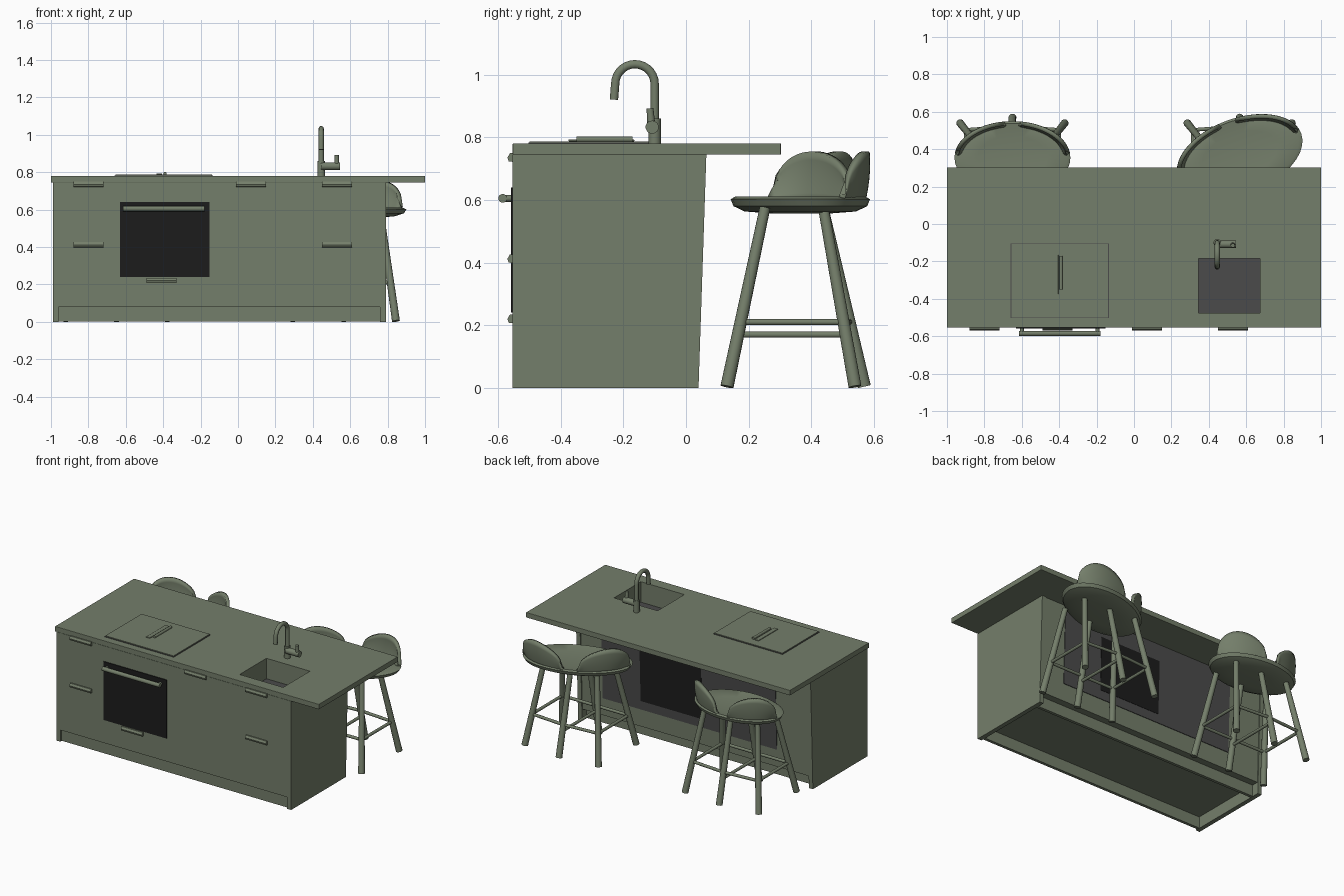
import bpy, bmesh
from math import sin, cos, pi, radians
from mathutils import Vector, Matrix

cube = bpy.data.objects.get("Cube")
if cube:
    bpy.data.objects.remove(cube, do_unlink=True)


def material(name, rgb):
    m = bpy.data.materials.new(name)
    m.use_nodes = True
    m.diffuse_color = (*rgb, 1)
    m.node_tree.nodes["Principled BSDF"].inputs["Base Color"].default_value = (*rgb, 1)
    return m


GREEN = material("sage_green", (.175, .21, .145))
BLACK = material("oven_black", (.012, .012, .012))
GREY = material("dark_grey", (.07, .07, .07))


def finish(name, bm, mat, smooth=False):
    bmesh.ops.recalc_face_normals(bm, faces=bm.faces)
    me = bpy.data.meshes.new(name)
    bm.to_mesh(me)
    bm.free()
    ob = bpy.data.objects.new(name, me)
    bpy.context.collection.objects.link(ob)
    me.materials.append(mat)
    if smooth:
        bpy.ops.object.select_all(action='DESELECT')
        ob.select_set(True)
        bpy.context.view_layer.objects.active = ob
        bpy.ops.object.shade_smooth_by_angle(angle=radians(40))
    return ob


def box(name, x, y, z, mat=GREEN, bevel=0):
    bm = bmesh.new()
    bmesh.ops.create_cube(bm, size=1)
    for v in bm.verts:
        v.co = [(a + b) / 2 + c * (b - a) for (a, b), c in zip((x, y, z), v.co)]
    if bevel:
        bmesh.ops.bevel(bm, geom=bm.edges[:], offset=bevel, segments=2, affect='EDGES', profile=.5)
    return finish(name, bm, mat)


def prism(name, profile, x0, x1, mat=GREEN):
    """Extrude a y-z outline along x."""
    bm = bmesh.new()
    face = bm.faces.new([bm.verts.new((x0, y, z)) for y, z in profile])
    new = bmesh.ops.extrude_face_region(bm, geom=[face])["geom"]
    for v in new:
        if isinstance(v, bmesh.types.BMVert):
            v.co.x = x1
    return finish(name, bm, mat)


def rod(name, a, b, r0, r1=None):
    a, b = Vector(a), Vector(b)
    bm = bmesh.new()
    bmesh.ops.create_cone(bm, cap_ends=True, segments=14, radius1=r0,
                          radius2=r1 or r0, depth=(b - a).length)
    rot = (b - a).to_track_quat('Z', 'Y').to_matrix().to_4x4()
    bm.transform(Matrix.Translation((a + b) / 2) @ rot)
    return finish(name, bm, GREEN, True)


# Worktop with a cut sink opening
sink_x, sink_y = (.345, .675), (-.475, -.185)
top = box("worktop", (-1, 1), (-.553, .303), (.745, .78), bevel=.002)
cutter = box("sink_cutter", sink_x, sink_y, (.6, .9))
cutter.hide_render = True
cutter.hide_viewport = True
cut = top.modifiers.new("sink_opening", 'BOOLEAN')
cut.object = cutter
cut.solver = 'EXACT'

# Sink basin
(sx0, sx1), (sy0, sy1) = sink_x, sink_y
for i, (x, y) in enumerate([((sx0 - .008, sx0), sink_y), ((sx1, sx1 + .008), sink_y),
                            (sink_x, (sy0 - .008, sy0)), (sink_x, (sy1, sy1 + .008))]):
    box(f"sink_wall_{i}", x, y, (.64, .747))
box("sink_bottom", (sx0 - .008, sx1 + .008), (sy0 - .008, sy1 + .008), (.63, .64), GREY)


# Cabinet carcass, its back leaning outward toward the top
def back(z):
    return .04 + .025 * z / .745


def leaning(name, x0, x1, z0, z1, inset, thick, mat=GREEN):
    a, b = back(z0) - inset, back(z1) - inset
    prism(name, [(a, z0), (b, z1), (b - thick, z1), (a - thick, z0)], x0, x1, mat)


for name, x0, x1 in (("right_side_panel", -.99, -.96), ("left_side_panel", .76, .79)):
    prism(name, [(-.553, 0), (back(0), 0), (back(.745), .745), (-.553, .745)], x0, x1)
box("front_panel", (-.96, .76), (-.553, -.53), (.08, .745))
box("front_plinth", (-.96, .76), (-.54, -.52), (.002, .08))
leaning("back_panel", -.96, .76, .08, .745, .006, .02)
box("back_plinth", (-.96, .76), (-.03, -.01), (.002, .09))
box("cabinet_floor", (-.96, .76), (-.53, .03), (.08, .09))
leaning("back_grey_patch", -.72, .6, .2, .745, .002, .005, GREY)
leaning("back_black_patch", -.155, .31, .26, .63, 0, .006, BLACK)

# Oven front and bar handle
box("oven_door", (-.63, -.152), (-.559, -.552), (.24, .64), BLACK)
rod("oven_bar", (-.615, -.585, .605), (-.18, -.585, .605), .014)
for x in (-.6, -.195):
    rod("oven_bar_mount", (x, -.552, .605), (x, -.585, .605), .011)

# Drawer pulls
for x, z in ((-.8, .735), (.07, .735), (.53, .735), (-.8, .412), (.53, .412), (-.41, .22)):
    prism("drawer_pull", [(-.55, z + .014), (-.562, z + .014), (-.57, z), (-.566, z - .012),
                          (-.55, z - .014)], x - .08, x + .08)

# Hob with its centre grip
box("hob_seam", (-.66, -.135), (-.503, -.103), (.78, .783), GREY)
box("hob_plate", (-.656, -.139), (-.499, -.107), (.78, .787))
box("hob_grip", (-.435, -.405), (-.375, -.165), (.787, .793), bevel=.002)
rod("hob_grip_bar", (-.39, -.35, .793), (-.39, -.17, .793), .009)

# Tap: swept gooseneck, base and side lever
tx, ty = .445, -.1
curve = bpy.data.curves.new("tap_neck", 'CURVE')
curve.dimensions = '3D'
curve.bevel_depth = .014
curve.bevel_resolution = 3
curve.use_fill_caps = True
path = [(ty, .78), (ty, .88)]
path += [(ty - .063 + .063 * cos(pi * i / 14), .97 + .063 * sin(pi * i / 14)) for i in range(15)]
path.append((ty - .13, .92))
spline = curve.splines.new('POLY')
spline.points.add(len(path) - 1)
for p, (y, z) in zip(spline.points, path):
    p.co = (tx, y, z, 1)
curve.materials.append(GREEN)
bpy.context.collection.objects.link(bpy.data.objects.new("tap_neck", curve))
rod("tap_base", (tx, ty, .78), (tx, ty, .86), .02)
rod("tap_valve", (tx, ty - .008, .832), (tx + .1, ty - .008, .832), .021)
rod("tap_lever", (tx + .083, ty - .01, .83), (tx + .083, ty - .015, .892), .013, .011)


# Bar stools
def stool(side, cx, cy, a, b, turn):
    place = Matrix.Translation((cx, cy, 0)) @ Matrix.Rotation(radians(turn), 4, 'Z')
    # Dished oval seat
    bm = bmesh.new()
    rings = []
    for k, z in ((.45, .557), (.8, .563), (.96, .58), (1, .602), (.94, .61), (.6, .6)):
        rings.append([bm.verts.new((a * k * cos(t * pi / 20), b * k * sin(t * pi / 20), z))
                      for t in range(40)])
    for r, s in zip(rings, rings[1:]):
        for i in range(40):
            bm.faces.new((r[i - 1], r[i], s[i], s[i - 1]))
    bm.faces.new(rings[0])
    bm.faces.new(rings[-1])
    bm.transform(place)
    finish(side + "_stool_seat", bm, GREEN, True)
    # Two curved wings with a gap at the middle of the back
    for wing, t0, t1 in (("left", 8, 82), ("right", 98, 172)):
        bm = bmesh.new()
        n, m = 20, 6
        grid = []
        for i in range(n + 1):
            u = i / n
            t = radians(t0 + (t1 - t0) * u)
            h = .03 + .135 * max(0, sin(pi * u)) ** .45
            row = []
            for j in range(m + 1):
                s = j / m
                k = .9 + .1 * sin(pi * (.1 + .5 * s))
                row.append(bm.verts.new((a * k * cos(t), b * k * sin(t), .59 + h * s)))
            grid.append(row)
        for p, q in zip(grid, grid[1:]):
            for j in range(m):
                bm.faces.new((p[j], q[j], q[j + 1], p[j + 1]))
        bm.transform(place)
        ob = finish(f"{side}_stool_{wing}_wing", bm, GREEN, True)
        solid = ob.modifiers.new("thickness", 'SOLIDIFY')
        solid.thickness = .022
        solid.offset = -1
    # Splayed legs and stretchers
    def leg(i, j, z):
        f = 1 - z / .565
        y = (.25 - .12 * f) if j < 0 else (.44 + (.1 + .03 * (i == 0)) * f)
        return Vector((cx + i * (.2 + .08 * f), y, z))
    for i in (-1, 0, 1):
        for j in (-1, 1):
            rod(side + "_stool_leg", leg(i, j, .004), leg(i, j, .575), .021, .017)
        z = .17 if i == 0 else .21
        rod(side + "_stool_cross_stretcher", leg(i, -1, z), leg(i, 1, z), .01)
    for j in (-1, 1):
        for i in (-1, 0):
            rod(side + "_stool_long_stretcher", leg(i, j, .21), leg(i + 1, j, .21), .01)


stool("right", -.65, .355, .31, .195, 0)
stool("left", .565, .365, .35, .2, 20)
